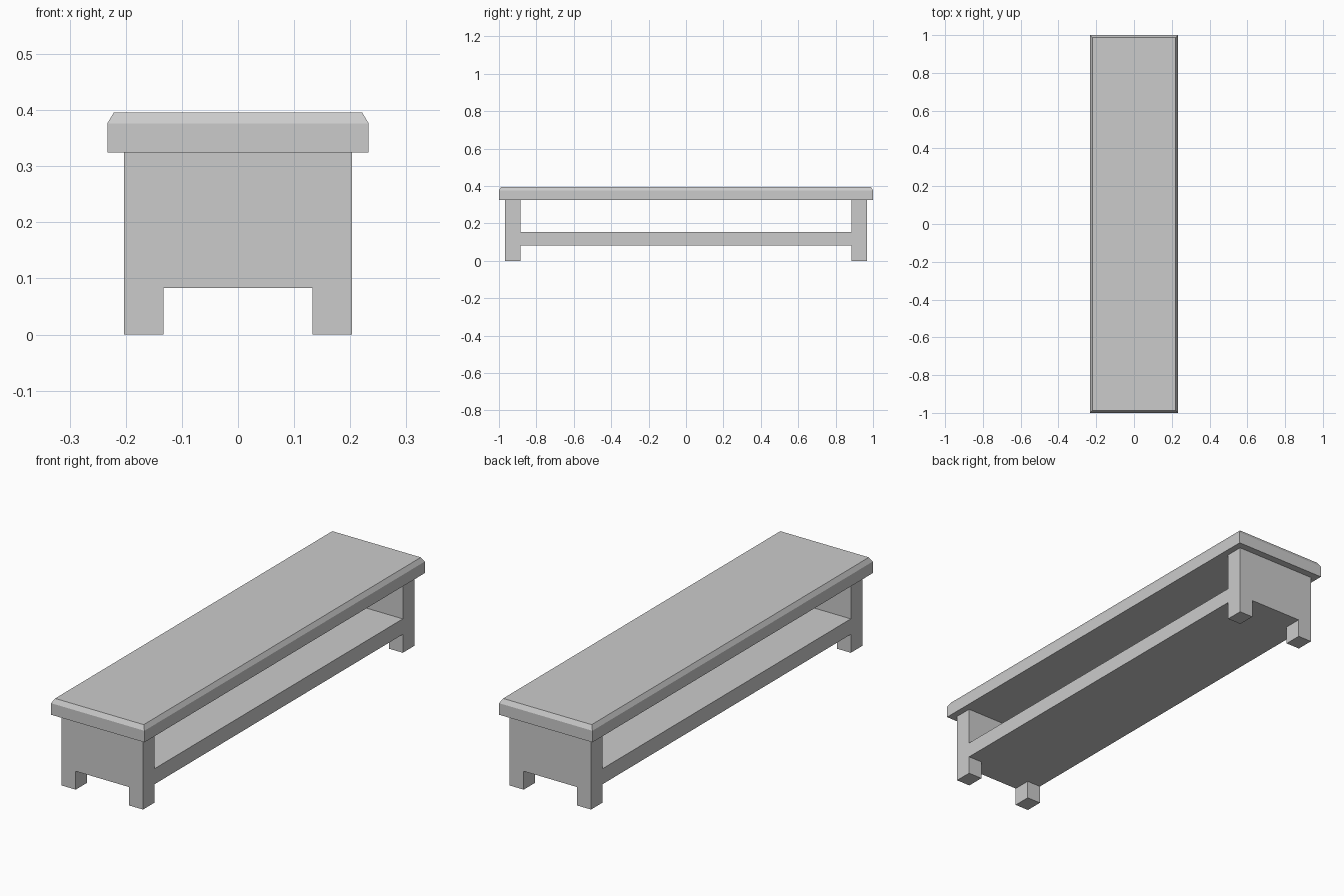
import bpy
import bmesh

cube = bpy.data.objects.get("Cube")
if cube:
    bpy.data.objects.remove(cube, do_unlink=True)

grey = bpy.data.materials.new("light_grey")
grey.use_nodes = True
grey.diffuse_color = (0.6, 0.6, 0.6, 1)
grey.node_tree.nodes["Principled BSDF"].inputs["Base Color"].default_value = grey.diffuse_color

# Main dimensions
TOP_X, TOP_Y = 0.233, 1.0
TOP_LOW, TOP_EDGE, TOP_HIGH = 0.324, 0.376, 0.396
BODY_X, LEG_X = 0.203, 0.133
END_IN, END_OUT = 0.885, 0.967
SHELF_LOW, SHELF_HIGH = 0.083, 0.153


def extrude(name, outline, direction):
    """Solid made by extruding a flat outline along a vector."""
    bm = bmesh.new()
    face = bm.faces.new([bm.verts.new(p) for p in outline])
    result = bmesh.ops.extrude_face_region(bm, geom=[face])
    verts = [g for g in result["geom"] if isinstance(g, bmesh.types.BMVert)]
    bmesh.ops.translate(bm, verts=verts, vec=direction)
    bmesh.ops.recalc_face_normals(bm, faces=bm.faces)
    mesh = bpy.data.meshes.new(name)
    bm.to_mesh(mesh)
    bm.free()
    mesh.materials.append(grey)
    obj = bpy.data.objects.new(name, mesh)
    bpy.context.collection.objects.link(obj)
    return obj


def rectangle(x, y, z):
    return [(-x, -y, z), (x, -y, z), (x, y, z), (-x, y, z)]


# Bench top with a chamfered upper rim
top = extrude("bench_top", rectangle(TOP_X, TOP_Y, TOP_LOW), (0, 0, TOP_HIGH - TOP_LOW))
bm = bmesh.new()
bm.from_mesh(top.data)
upper = [v for v in bm.verts if v.co.z > TOP_EDGE]
rim = [e for e in bm.edges if all(v in upper for v in e.verts)]
cap = next(f for f in bm.faces if all(v in upper for v in f.verts))
bmesh.ops.inset_region(bm, faces=[cap], thickness=0.012, use_even_offset=True)
for v in {v for e in rim for v in e.verts}:
    v.co.z = TOP_EDGE
bm.to_mesh(top.data)
bm.free()

# End panels, each with two feet cut from one outline
half = [(LEG_X, SHELF_LOW), (LEG_X, 0), (BODY_X, 0), (BODY_X, TOP_LOW)]
profile = half + [(-x, z) for x, z in reversed(half)]
for name, y in (("front_end_panel", -END_OUT), ("back_end_panel", END_IN)):
    extrude(name, [(x, y, z) for x, z in profile], (0, END_OUT - END_IN, 0))

# Lower shelf between the end panels
extrude("lower_shelf", rectangle(BODY_X, END_IN, SHELF_LOW), (0, 0, SHELF_HIGH - SHELF_LOW))
